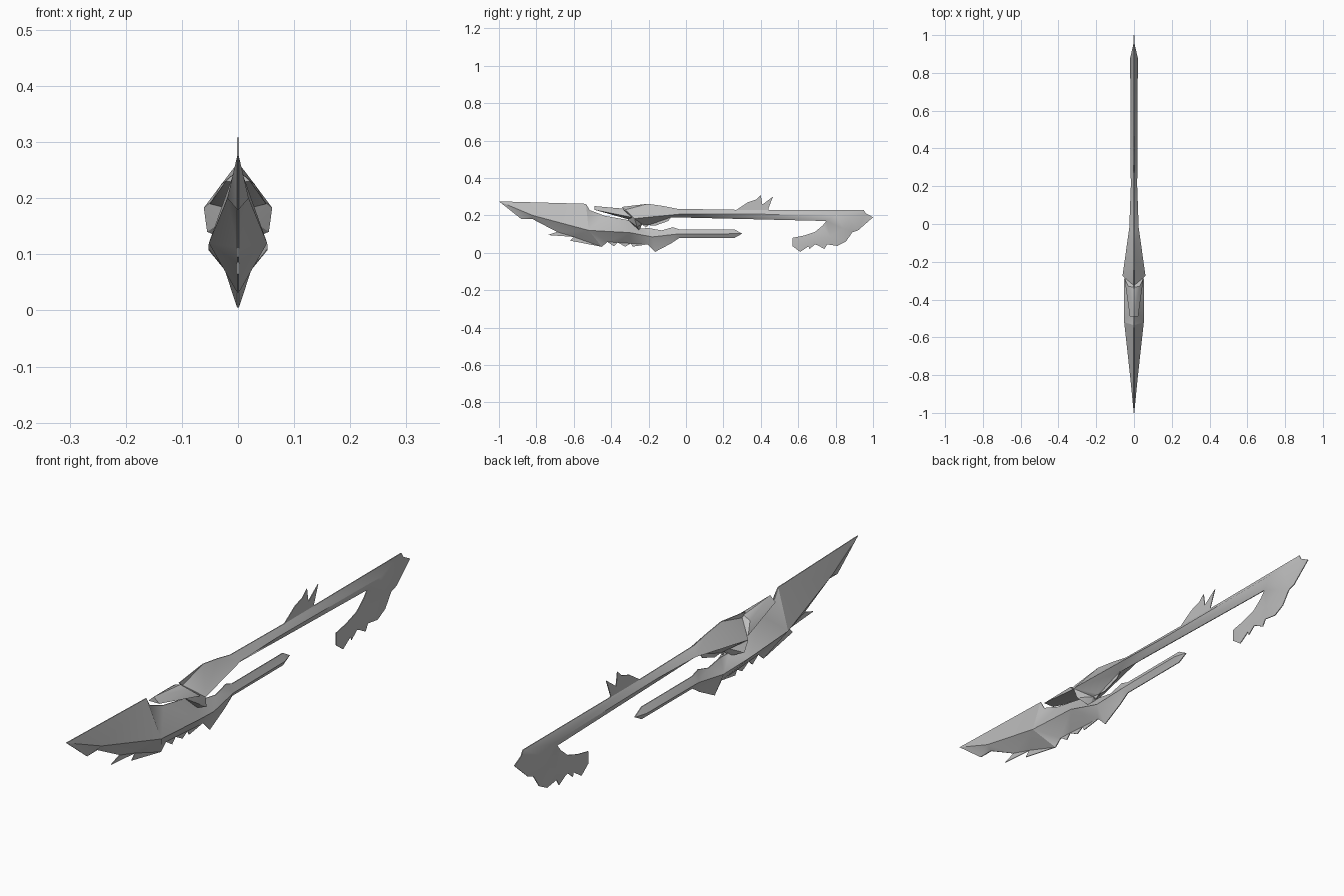
import bpy, bmesh, math
from mathutils import Vector
from mathutils.geometry import delaunay_2d_cdt

if "Cube" in bpy.data.objects:
    bpy.data.objects.remove(bpy.data.objects["Cube"])

EDGE = 0.0015   # half thickness along the sharp outline

metal = bpy.data.materials.new("grey metal")
metal.diffuse_color = (0.52, 0.52, 0.52, 1)
metal.use_nodes = True
metal.node_tree.nodes["Principled BSDF"].inputs["Base Color"].default_value = metal.diffuse_color


def finish(name, bm):
    bmesh.ops.recalc_face_normals(bm, faces=bm.faces)
    me = bpy.data.meshes.new(name)
    bm.to_mesh(me)
    bm.free()
    me.materials.append(metal)
    ob = bpy.data.objects.new(name, me)
    bpy.context.collection.objects.link(ob)
    bpy.ops.object.select_all(action='DESELECT')
    ob.select_set(True)
    bpy.context.view_layer.objects.active = ob
    bpy.ops.object.shade_smooth_by_angle(angle=math.radians(30))
    return ob


def panel(name, outline, ridges=()):
    """Symmetric blade: thin (y, z) outline swelling to ridge lines of (y, z, half width)."""
    pts = [(y, z, EDGE) for y, z in outline]
    n = len(pts)
    edges = [(i, (i + 1) % n) for i in range(n)]
    for ridge in ridges:
        s = len(pts)
        pts += ridge
        edges += [(s + i, s + i + 1) for i in range(len(ridge) - 1)]
    co, _, tris, src = delaunay_2d_cdt(
        [Vector(p[:2]) for p in pts], edges, [], 1, 1e-5)[:4]
    half = [max((pts[i][2] for i in s), default=EDGE) for s in src]
    bm = bmesh.new()
    right = [bm.verts.new((h, c.x, c.y)) for c, h in zip(co, half)]
    left = [bm.verts.new((-h, c.x, c.y)) for c, h in zip(co, half)]
    directed = set()
    for t in tris:
        bm.faces.new([right[i] for i in t])
        bm.faces.new([left[i] for i in reversed(t)])
        directed.update((t[k], t[(k + 1) % len(t)]) for k in range(len(t)))
    for a, b in directed:          # rim between the two sides
        if (b, a) not in directed:
            bm.faces.new((right[b], right[a], left[a], left[b]))
    loose = [v for v in bm.verts if not v.link_faces]
    bmesh.ops.delete(bm, geom=loose, context='VERTS')
    return finish(name, bm)


# Lower blade with ragged underside and the rod running backwards
panel("lower_blade", [
    (-1, .275), (-.88, .18), (-.82, .18), (-.69, .112), (-.74, .095),
    (-.6, .085), (-.62, .065), (-.45, .032), (-.42, .058), (-.385, .035),
    (-.365, .055), (-.325, .033), (-.295, .05), (-.285, .033), (-.205, .045),
    (-.165, .005), (-.08, .05), (-.035, .08), (.26, .08), (.3, .102),
    (.26, .125), (-.035, .125), (-.07, .137), (-.13, .12), (-.2, .132),
    (-.25, .13), (-.31, .175), (-.435, .198), (-.515, .228), (-.535, .262)],
    [[(-.82, .2, .019), (-.52, .12, .052), (-.3, .108, .053),
      (-.18, .085, .028), (-.05, .1, .016), (.25, .102, .016)]])

# Upper hump, long shaft and ragged hook at the rear
panel("shaft_and_hook", [
    (-.345, .245), (-.325, .23), (-.31, .175), (-.25, .118), (-.235, .152),
    (-.215, .135), (-.2, .148), (-.165, .145), (-.095, .17), (-.08, .19),
    (.75, .17), (.73, .145), (.69, .112), (.63, .092), (.57, .08),
    (.57, .035), (.61, .005), (.655, .035), (.66, .02), (.69, .045),
    (.705, .04), (.74, .02), (.755, .045), (.81, .037), (.855, .06),
    (.89, .11), (.92, .12), (1, .19), (.96, .212), (.95, .23),
    (.27, .23), (-.045, .235), (-.12, .25), (-.205, .262)],
    [[(-.262, .14, .055), (-.275, .183, .061), (-.02, .208, .025),
      (.2, .208, .017), (.8, .203, .02), (.88, .19, .02)],
     [(.84, .13, .013), (.77, .09, .009), (.69, .07, .006), (.61, .05, .004)]])

# Twin-pointed fin on top of the shaft
panel("top_fin", [
    (.25, .215), (.45, .215), (.44, .235), (.465, .3), (.408, .258),
    (.4, .308), (.375, .285), (.33, .27), (.27, .23)])

# Wedge-shaped beak in front of the hump
bm = bmesh.new()
for y, z, x in [(-.49, .25, 0), (-.49, .23, .022), (-.335, .236, 0),
                (-.29, .19, .05), (-.3, .177, 0), (-.33, .225, .03)]:
    for s in ((1, -1) if x else (1,)):
        bm.verts.new((s * x, y, z))
bmesh.ops.convex_hull(bm, input=bm.verts)
finish("beak", bm)
